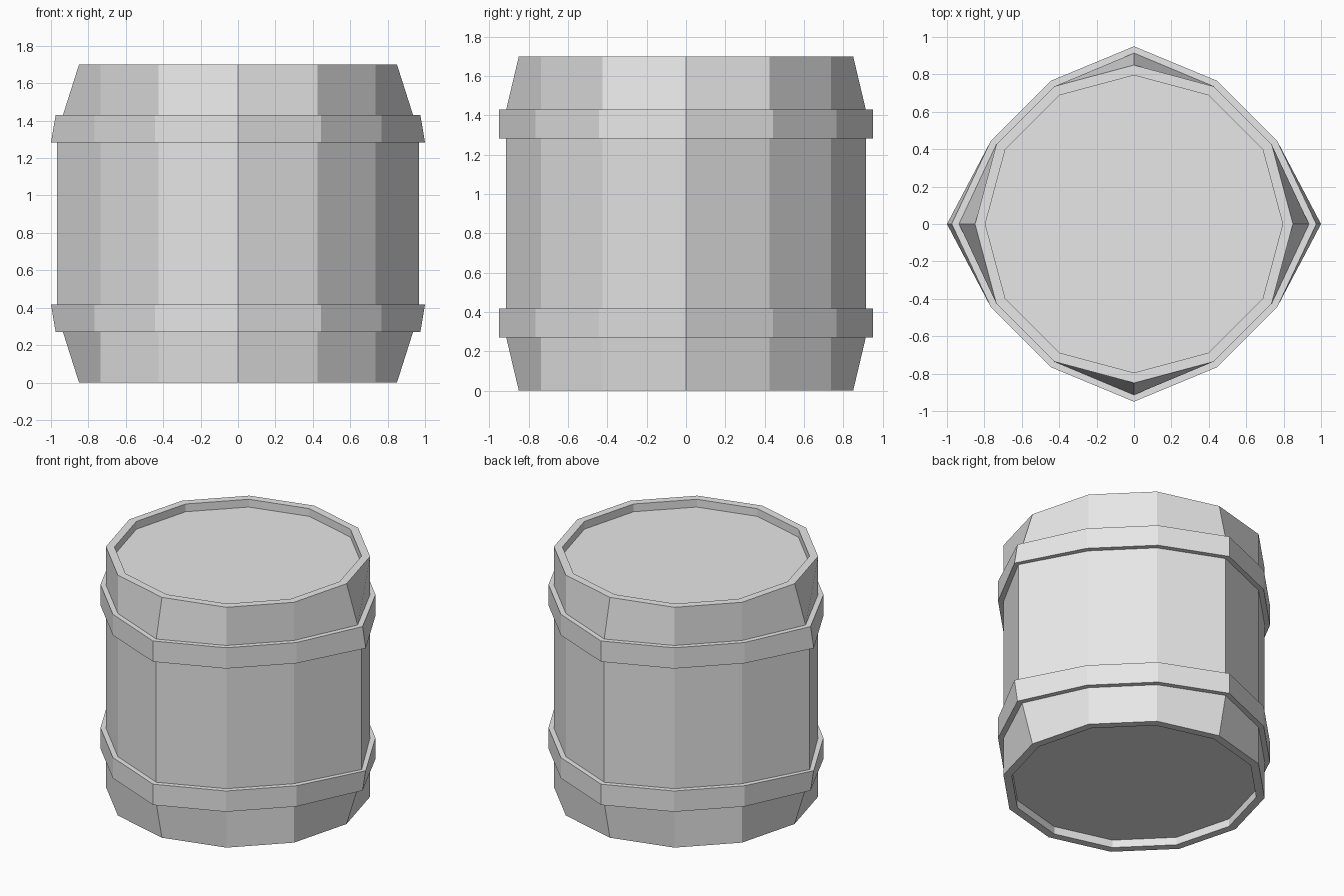
import bpy, bmesh
from math import cos, sin, radians

SIDES = 12

old = bpy.data.objects.get("Cube")
if old:
    bpy.data.objects.remove(old, do_unlink=True)

# Single plain colour
grey = bpy.data.materials.new("plain_grey")
grey.use_nodes = True
grey.diffuse_color = (0.8, 0.8, 0.8, 1)
grey.node_tree.nodes["Principled BSDF"].inputs["Base Color"].default_value = grey.diffuse_color


def add_ring(bm, side, front, corner, z):
    """Twelve-sided ring whose left/right and front/back points bulge separately."""
    ring = []
    for i in range(SIDES):
        r = side if i % 6 == 0 else front if i % 6 == 3 else corner
        a = radians(i * 360 / SIDES)
        ring.append(bm.verts.new((r * cos(a), r * sin(a), z)))
    return ring


def loft(name, profile, closed):
    """Join successive rings; either close into a loop or cap both ends."""
    bm = bmesh.new()
    rings = [add_ring(bm, *p) for p in profile]
    pairs = list(zip(rings, rings[1:]))
    if closed:
        pairs.append((rings[-1], rings[0]))
    else:
        bm.faces.new(rings[0])
        bm.faces.new(rings[-1])
    for low, high in pairs:
        for i in range(SIDES):
            j = (i + 1) % SIDES
            bm.faces.new((low[i], low[j], high[j], high[i]))
    bmesh.ops.recalc_face_normals(bm, faces=bm.faces)
    mesh = bpy.data.meshes.new(name)
    bm.to_mesh(mesh)
    bm.free()
    mesh.materials.append(grey)
    obj = bpy.data.objects.new(name, mesh)
    bpy.context.collection.objects.link(obj)
    return obj


HEIGHT, RIM, INNER, RECESS = 1.7, 0.85, 0.795, 0.055

# Barrel body with recessed lid and base
lower = [
    (INNER, INNER, INNER, RECESS),
    (INNER, INNER, INNER, 0),
    (RIM, RIM, RIM, 0),
    (0.936, 0.914, RIM, 0.27),
    (0.968, 0.914, RIM, 0.415),
]
upper = [(s, f, c, HEIGHT - z) for s, f, c, z in reversed(lower)]
loft("barrel_body", lower + upper, False)

# Hoops, mirrored about the middle of the barrel
hoop = [
    (0.92, 0.90, 0.84, 0.27),
    (0.975, 0.95, 0.885, 0.27),
    (1.0, 0.95, 0.885, 0.417),
    (0.95, 0.90, 0.84, 0.417),
]
loft("lower_hoop", hoop, True)
loft("upper_hoop", [(s, f, c, HEIGHT - z) for s, f, c, z in hoop], True)
